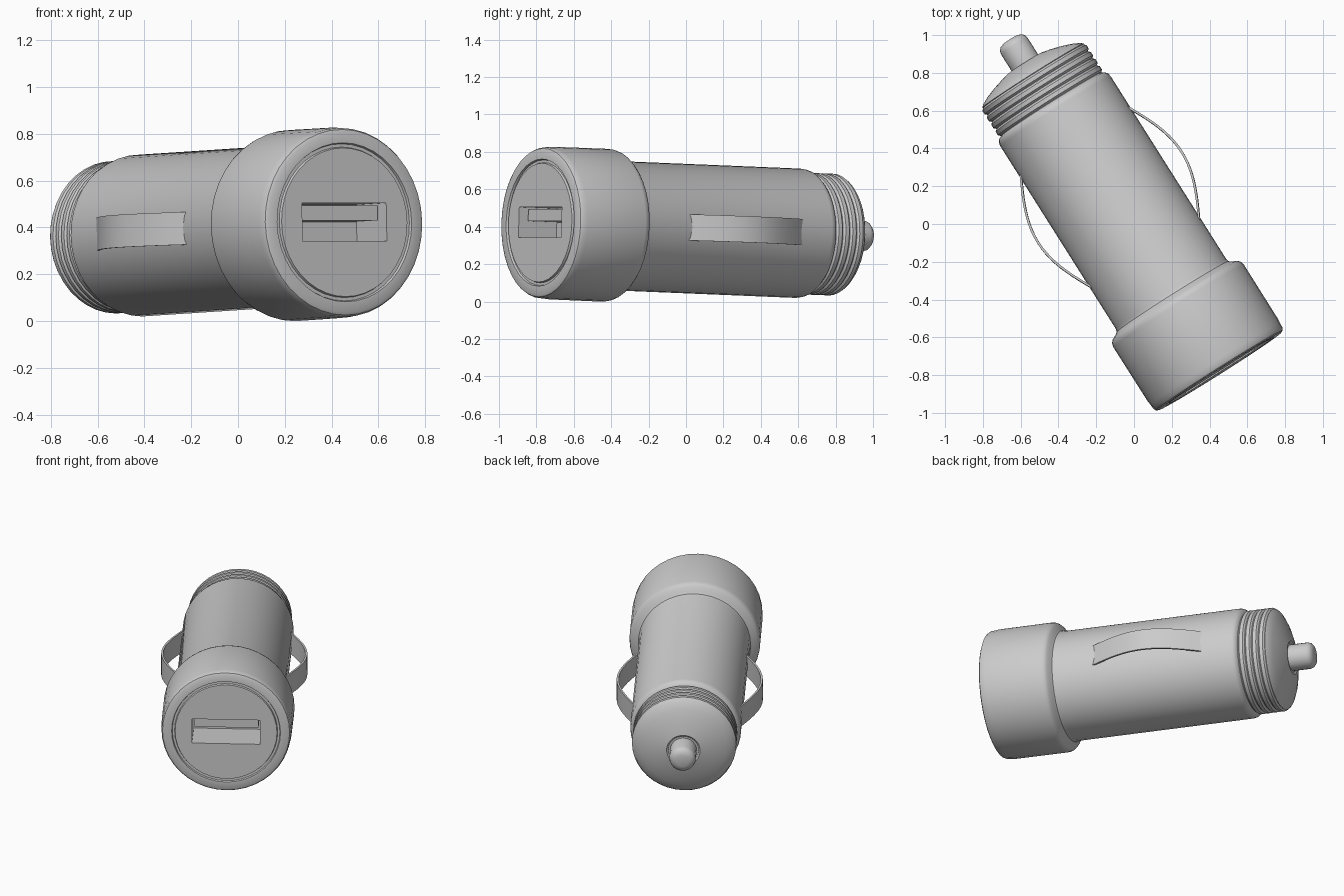
import bpy, bmesh, math
from mathutils import Matrix

if "Cube" in bpy.data.objects:
    bpy.data.objects.remove(bpy.data.objects["Cube"])

# Local frame: +y runs from the front face to the tip, x is sideways
PLACE = (Matrix.Translation((0.455, -0.78, 0.422))
         @ Matrix.Rotation(math.radians(32.3), 4, 'Z')
         @ Matrix.Rotation(math.radians(-2), 4, 'X'))
SIDES = 40


def finish(name, bm):
    bmesh.ops.recalc_face_normals(bm, faces=bm.faces)
    me = bpy.data.meshes.new(name)
    bm.to_mesh(me)
    bm.free()
    ob = bpy.data.objects.new(name, me)
    bpy.context.collection.objects.link(ob)
    ob.matrix_world = PLACE
    return ob


def smooth(ob, angle=35):
    bpy.ops.object.select_all(action='DESELECT')
    ob.select_set(True)
    bpy.context.view_layer.objects.active = ob
    bpy.ops.object.shade_smooth_by_angle(angle=math.radians(angle))


def lathe(name, profile, sides=SIDES):
    """Closed solid of revolution around y from (y, radius) points."""
    bm = bmesh.new()
    rings = [[bm.verts.new((r * math.cos(2 * math.pi * i / sides), y,
                            r * math.sin(2 * math.pi * i / sides)))
              for i in range(sides)] for y, r in profile]
    for a, b in zip(rings, rings[1:]):
        for i in range(sides):
            j = (i + 1) % sides
            bm.faces.new((a[i], a[j], b[j], b[i]))
    bm.faces.new(rings[0])
    bm.faces.new(rings[-1])
    return finish(name, bm)


def box(name, lo, hi):
    bm = bmesh.new()
    bmesh.ops.create_cube(bm, size=1)
    for v in bm.verts:
        v.co = [l + (c + 0.5) * (h - l) for c, l, h in zip(v.co, lo, hi)]
    return finish(name, bm)


# Main shell: face groove, wide head, shoulder, long barrel
shell = lathe("shell", [
    (0.0, 0.318), (0.012, 0.322), (0.012, 0.336), (0.0, 0.34), (0.0, 0.385),
    (0.006, 0.397), (0.02, 0.404), (0.045, 0.405), (0.07, 0.408),
    (0.41, 0.409), (0.43, 0.404), (0.445, 0.392), (0.458, 0.365),
    (0.468, 0.351), (0.485, 0.346), (1.63, 0.346), (1.65, 0.342),
    (1.665, 0.33), (1.675, 0.31)])

# Socket cut into the front face
cutter = box("socket_cutter", (-0.213, -0.1, -0.08), (0.213, 0.24, 0.083))
cutter.hide_render = True
mod = shell.modifiers.new("socket", 'BOOLEAN')
mod.object = cutter
mod.solver = 'EXACT'
bpy.context.view_layer.objects.active = shell
bpy.ops.object.modifier_apply(modifier=mod.name)
bpy.data.objects.remove(cutter)
smooth(shell)

# Contact tongue inside the socket
box("socket_tongue", (-0.2, 0.05, 0.01), (0.2, 0.245, 0.073))

# Threaded end cap with shallow dome
thread = [(1.66, 0.315)]
for k in range(4):
    y = 1.675 + 0.044 * k
    thread += [(y, 0.315), (y + 0.01, 0.326), (y + 0.032, 0.326), (y + 0.042, 0.315)]
dome = [(1.853, 0.318), (1.865, 0.305), (1.885, 0.265), (1.905, 0.21),
        (1.922, 0.15), (1.932, 0.105), (1.925, 0.095)]
smooth(lathe("threaded_cap", thread + dome))

# Centre contact pin
smooth(lathe("tip_pin", [(1.9, 0.083), (2.04, 0.083), (2.058, 0.078),
                         (2.072, 0.064), (2.08, 0.04)], 24))

# Bowed spring strips on both sides
for side, name in ((1, "spring_right"), (-1, "spring_left")):
    bm = bmesh.new()
    n, rows = 20, []
    for i in range(n + 1):
        t = i / n
        y = 0.73 + 0.72 * t
        x = 0.325 + 0.118 * math.sin(math.pi * t)
        rows.append([bm.verts.new((side * (x + dx), y, z)) for dx, z in
                     ((0, -0.07), (0.013, -0.07), (0.013, 0.07), (0, 0.07))])
    for a, b in zip(rows, rows[1:]):
        for i in range(4):
            j = (i + 1) % 4
            bm.faces.new((a[i], a[j], b[j], b[i]))
    bm.faces.new(rows[0])
    bm.faces.new(rows[-1])
    smooth(finish(name, bm))
